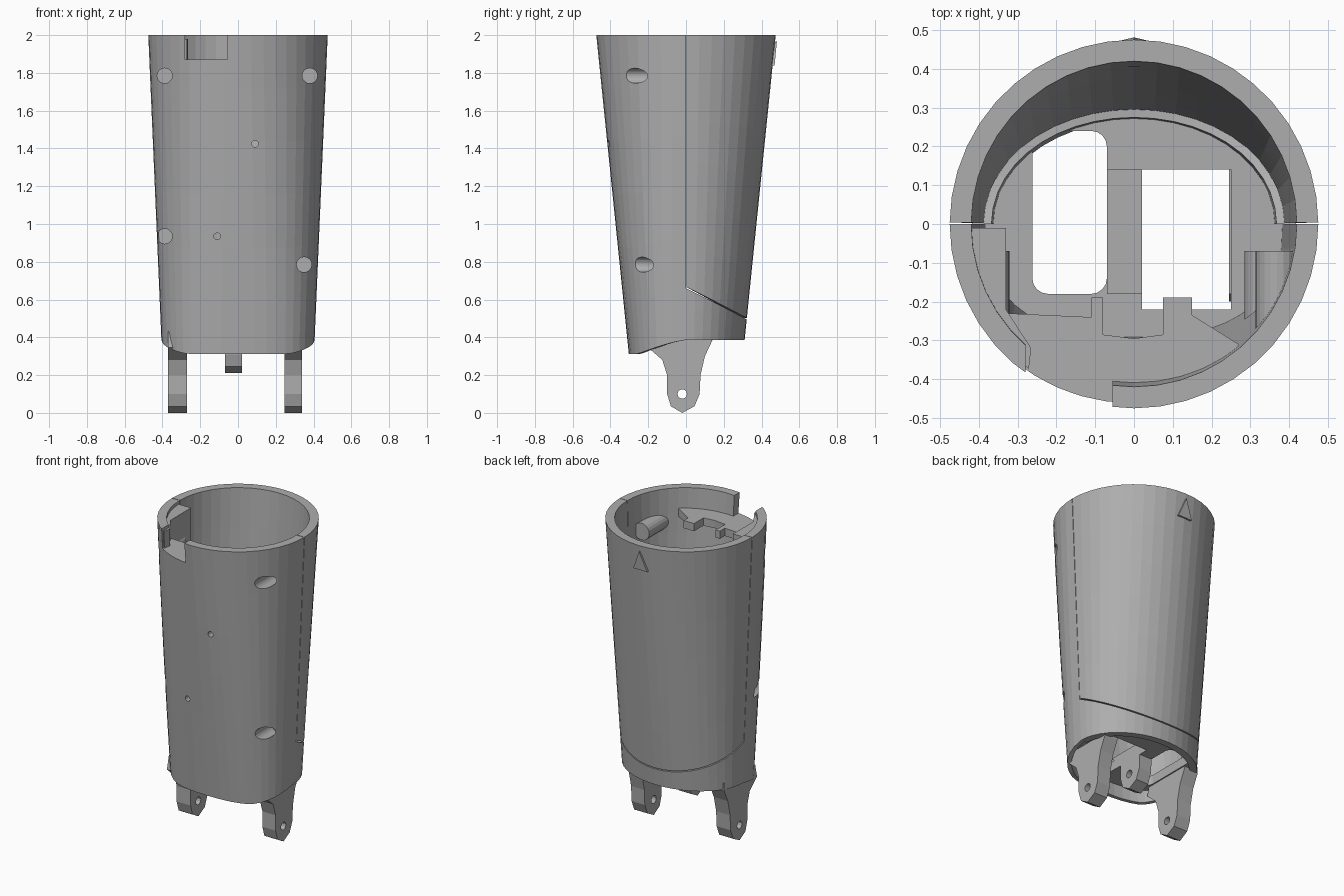
import bpy, bmesh
from math import sin, cos, pi, radians
from mathutils import Matrix

old = bpy.data.objects.get("Cube")
if old:
    bpy.data.objects.remove(old, do_unlink=True)

grey = bpy.data.materials.new("plain_grey")
grey.use_nodes = True
COLOUR = (0.42, 0.42, 0.42, 1)
grey.diffuse_color = COLOUR
grey.node_tree.nodes["Principled BSDF"].inputs["Base Color"].default_value = COLOUR


def finish(name, bm):
    bmesh.ops.recalc_face_normals(bm, faces=bm.faces)
    mesh = bpy.data.meshes.new(name)
    bm.to_mesh(mesh)
    bm.free()
    mesh.materials.append(grey)
    obj = bpy.data.objects.new(name, mesh)
    bpy.context.collection.objects.link(obj)
    return obj


def outline(a, z, inset=0):
    """Point on the tapered body; the front half grows squarer downwards."""
    rx = 0.475 - 0.043 * (2 - z) - inset
    ry = 0.475 - 0.102 * (2 - z) - inset
    e = 1 if sin(a) >= 0 else 2 / (2 + 0.35 * (2 - z))
    c, s = cos(a), sin(a)
    return (rx * abs(c) ** e * (1 if c > 0 else -1),
            ry * abs(s) ** e * (1 if s > 0 else -1), z)


def shell(name, a0, a1, low, high, extra=0, n=22, rows=6):
    """Curved wall between two angles, with its edges given by functions."""
    bm = bmesh.new()
    loops = []
    for i in range(n + 1):
        a = a0 + (a1 - a0) * i / n
        zs = [low(a) + (high(a) - low(a)) * k / rows for k in range(rows + 1)]
        thick = [0.025 + extra + 0.019 * (z - 0.4) for z in zs]
        ring = [outline(a, z) for z in zs]
        ring += [outline(a, z, t) for z, t in zip(reversed(zs), reversed(thick))]
        loops.append([bm.verts.new(p) for p in ring])
    m = len(loops[0])
    for p, q in zip(loops, loops[1:]):
        for k in range(m):
            bm.faces.new((p[k], p[(k + 1) % m], q[(k + 1) % m], q[k]))
    for end in (loops[0], loops[-1]):
        for k in range(rows):
            bm.faces.new((end[k], end[k + 1], end[m - 2 - k], end[m - 1 - k]))
    return finish(name, bm)


def solid(name, z0, z1, inset, rows=1, n=48):
    """Filled slice of the body."""
    bm = bmesh.new()
    rings = []
    for k in range(rows + 1):
        z = z0 + (z1 - z0) * k / rows
        rings.append([bm.verts.new(outline(2 * pi * (i + 0.5) / n, z, inset)) for i in range(n)])
    for p, q in zip(rings, rings[1:]):
        for i in range(n):
            bm.faces.new((p[i], p[(i + 1) % n], q[(i + 1) % n], q[i]))
    bm.faces.new(rings[0])
    bm.faces.new(rings[-1])
    return finish(name, bm)


def prism(name, points, move):
    """Flat polygon of 3D points extruded along a vector."""
    bm = bmesh.new()
    face = bm.faces.new([bm.verts.new(p) for p in points])
    out = bmesh.ops.extrude_face_region(bm, geom=[face])
    bmesh.ops.translate(bm, vec=move, verts=[v for v in out["geom"] if isinstance(v, bmesh.types.BMVert)])
    return finish(name, bm)


def box(name, x0, x1, y0, y1, z0, z1):
    return prism(name, [(x0, y0, z0), (x1, y0, z0), (x1, y1, z0), (x0, y1, z0)], (0, 0, z1 - z0))


def rod(name, axis, centre, r, length, sides=20):
    bm = bmesh.new()
    turn = Matrix.Rotation(radians(90), 4, "Y" if axis == "x" else "X")
    bmesh.ops.create_cone(bm, cap_ends=True, segments=sides, radius1=r, radius2=r,
                          depth=length, matrix=Matrix.Translation(centre) @ turn)
    return finish(name, bm)


def boolean(obj, tool, operation="DIFFERENCE", keep=False):
    mod = obj.modifiers.new("cut", "BOOLEAN")
    mod.operation, mod.object, mod.solver = operation, tool, "EXACT"
    with bpy.context.temp_override(object=obj, active_object=obj, selected_objects=[obj]):
        bpy.ops.object.modifier_apply(modifier=mod.name)
    if not keep:
        bpy.data.objects.remove(tool, do_unlink=True)


def bottom(a):
    y = 0.31 * sin(a)
    return 0.387 if y > 0 else max(0.312, 0.387 + 0.3 * y)


# Outer walls: front half, rear lower skirt and separate rear cover
GAP = 0.008
front_shell = shell("front_shell", -pi, 0, bottom, lambda a: 2)
rear_skirt = shell("rear_skirt", 0, pi, bottom, lambda a: 0.66 - 0.165 * sin(a), 0.02)
rear_cover = shell("rear_cover", GAP, pi - GAP, lambda a: 0.667 - 0.165 * sin(a), lambda a: 2)

# Inner parts are trimmed to this core
core = solid("core_helper", 0.33, 1.985, 0.012, rows=6)
core.hide_render = True

# Upper shelf with two tabs, and thick rim beside the notch
shelf = prism("upper_shelf", [(x, y, 1.82) for x, y in (
    (-0.33, -0.23), (-0.11, -0.24), (-0.11, -0.19), (-0.08, -0.19), (-0.08, -0.285),
    (0, -0.295), (0.075, -0.285), (0.075, -0.19), (0.15, -0.19), (0.15, -0.235),
    (0.27, -0.31), (0.2, -0.5), (-0.25, -0.5))], (0, 0, 0.05))
rim_block = prism("rim_block", [(x, y, 1.7) for x, y in (
    (-0.5, -0.01), (-0.33, -0.01), (-0.33, -0.22), (-0.265, -0.32), (-0.28, -0.45),
    (-0.5, -0.45))], (0, 0, 0.28))
boolean(shelf, core, "INTERSECT", True)
boolean(rim_block, core, "INTERSECT", True)

# Notch in the front rim
boolean(front_shell, box("notch_cutter", -0.28, -0.055, -0.6, -0.2, 1.87, 2.1))

# Screw bosses and their holes
for side, x, z in (("left_upper", 0.38, 1.785), ("left_lower", 0.35, 0.785),
                   ("right_upper", -0.388, 1.785), ("right_lower", -0.388, 0.935)):
    boss = rod(side + "_boss", "y", (x * 0.97, -0.27, z), 0.055, 0.4)
    boolean(boss, core, "INTERSECT", True)
    for part in (front_shell, boss) + ((rim_block,) if side == "right_upper" else ()):
        boolean(part, rod("screw_cutter", "y", (x, -0.35, z), 0.04, 0.5))
bpy.data.objects.remove(core, do_unlink=True)

# Two small pin holes in the front wall
for x, z in ((0.09, 1.425), (-0.11, 0.935)):
    boolean(front_shell, rod("pin_cutter", "y", (x, -0.4, z), 0.018, 0.3, 12))

# Floor with two openings either side of a central bar
floor = solid("floor", 0.4, 0.46, 0.012)
opening = box("opening_cutter", -0.262, -0.07, -0.18, 0.24, 0.3, 0.6)
bevel = opening.modifiers.new("round", "BEVEL")
bevel.width, bevel.segments = 0.04, 4
boolean(floor, opening)
boolean(floor, box("opening_cutter", 0.02, 0.25, -0.22, 0.14, 0.3, 0.6))

# Hinge legs and the shorter central lug
PROFILE = ((-0.2, 0.345), (-0.125, 0.28), (-0.1, 0.2), (-0.1, 0.1), (-0.08, 0.035),
           (-0.02, 0), (0.045, 0.035), (0.072, 0.1), (0.077, 0.2), (0.1, 0.3),
           (0.14, 0.385), (0.14, 0.43), (-0.18, 0.43))
for name, x0, x1, lift in (("left_leg", 0.245, 0.34, 0), ("right_leg", -0.37, -0.27, 0),
                           ("central_lug", -0.07, 0.02, 0.21)):
    leg = prism(name, [(x0, y, min(z + lift, 0.43 + lift / 4)) for y, z in PROFILE
                       if z + lift < 0.43 or z == 0.43], (x1 - x0, 0, 0))
    boolean(leg, rod("pin_cutter", "x", ((x0 + x1) / 2, -0.02, 0.1 + lift), 0.025, 0.3, 12))

# Raised triangular marker through the rear cover
prism("rear_marker", [(-0.05, 0.405, 1.84), (0.05, 0.405, 1.84), (0, 0.417, 1.965)], (0, 0.064, 0))
